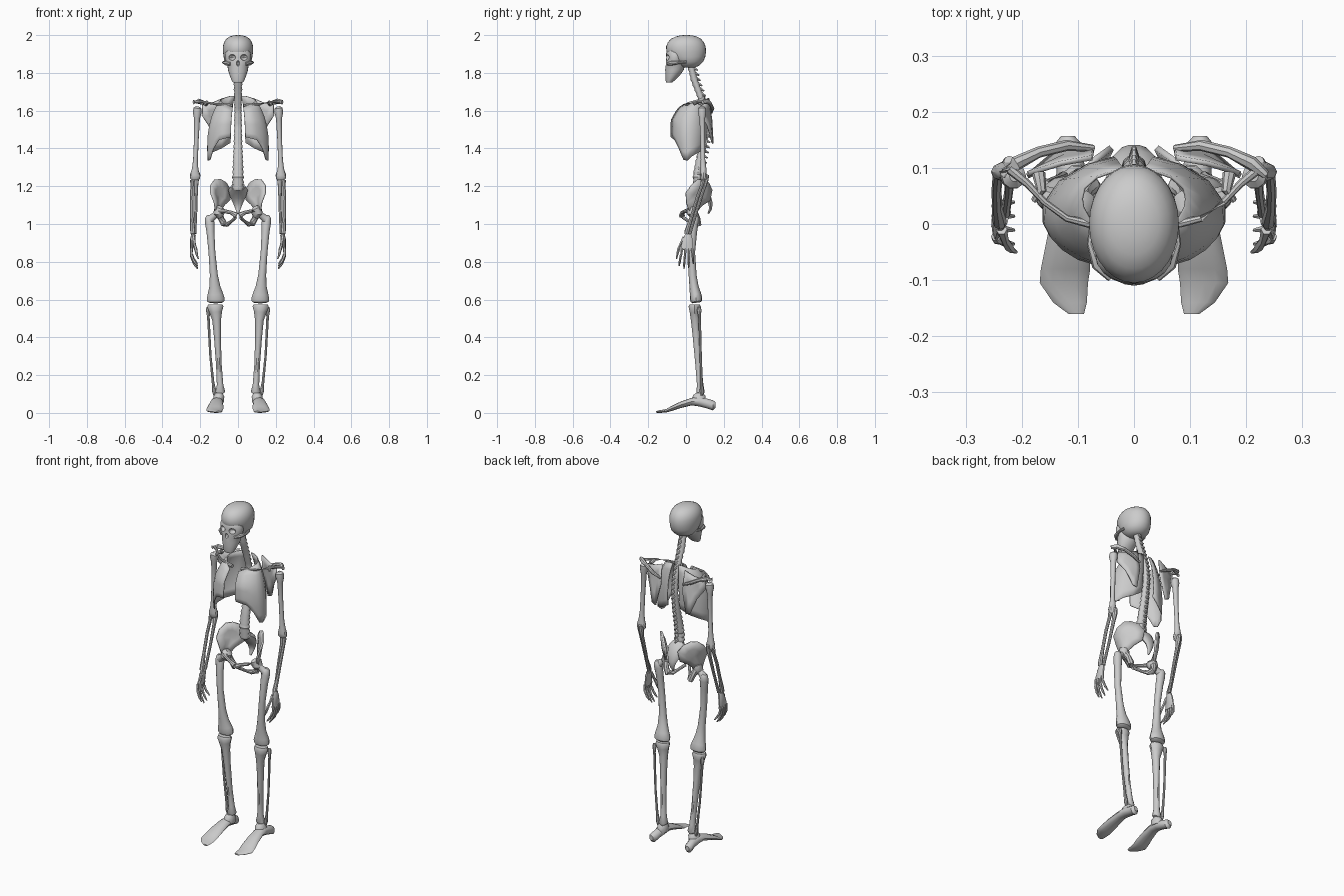
import bpy, bmesh
from math import sin, cos, pi, radians
from mathutils import Vector


def finish(name, bm, angle=38):
    bmesh.ops.recalc_face_normals(bm, faces=bm.faces)
    me = bpy.data.meshes.new(name)
    bm.to_mesh(me)
    bm.free()
    for p in me.polygons:
        p.use_smooth = True
    me.set_sharp_from_angle(angle=radians(angle))
    ob = bpy.data.objects.new(name, me)
    bpy.context.collection.objects.link(ob)
    return ob


def tube(name, pts, sides=10, axis=None, both=True):
    """Loft elliptical rings (x, y, z, half width[, half depth]); both = mirrored pair."""
    for s, tag in ((1, "_left"), (-1, "_right")) if both else ((1, ""),):
        bm = bmesh.new()
        P = [Vector((s * p[0], p[1], p[2])) for p in pts]
        rings = []
        for i, p in enumerate(pts):
            t = Vector(axis) if axis else P[min(i + 1, len(P) - 1)] - P[max(i - 1, 0)]
            t.normalize()
            ref = Vector((1, 0, 0)) if abs(t.x) < 0.8 else Vector((0, 1, 0))
            u = (ref - t * ref.dot(t)).normalized()
            v = t.cross(u)
            a, b = p[3], p[-1]
            rings.append([bm.verts.new(P[i] + u * a * cos(k * 2 * pi / sides) + v * b * sin(k * 2 * pi / sides))
                          for k in range(sides)])
        for r, q in zip(rings, rings[1:]):
            for k in range(sides):
                bm.faces.new((r[k], r[(k + 1) % sides], q[(k + 1) % sides], q[k]))
        bm.faces.new(rings[0])
        bm.faces.new(rings[-1])
        ob = finish(name + tag, bm)
    return ob


def plate(name, outline, centre, thick):
    """Thin dished bone: fan from a centre point, thickened, mirrored pair."""
    for s, tag in ((1, "_left"), (-1, "_right")):
        bm = bmesh.new()
        c = Vector(centre)
        out = [Vector(p) for p in outline]
        fl = lambda p: bm.verts.new((s * p.x, p.y, p.z))
        o, m, cv = [fl(p) for p in out], [fl(p.lerp(c, .5)) for p in out], fl(c)
        n = len(o)
        for i in range(n):
            j = (i + 1) % n
            bm.faces.new((o[i], o[j], m[j], m[i]))
            bm.faces.new((m[i], m[j], cv))
        ob = finish(name + tag, bm)
        mod = ob.modifiers.new("thickness", 'SOLIDIFY')
        mod.thickness, mod.offset = thick, 0


def lerp_table(tab, x):
    for a, b in zip(tab, tab[1:]):
        if x <= b[0]:
            f = max(0, (x - a[0]) / (b[0] - a[0]))
            return [p + (q - p) * f for p, q in zip(a, b)][1:]
    return list(tab[-1][1:])


# skull: rings of z, front y, back y, half width
def head_part(name, rows, sides):
    return tube(name, [(0, (f + b) / 2, z, w, (b - f) / 2) for z, f, b, w in rows],
                sides, axis=(0, 0, 1), both=False)


cranium = head_part("cranium", [
    (1.828, -.02, .045, .03), (1.838, -.04, .07, .052), (1.86, -.07, .092, .07), (1.885, -.09, .102, .076),
    (1.912, -.104, .106, .08), (1.94, -.105, .104, .08), (1.962, -.096, .095, .074), (1.98, -.08, .08, .062),
    (1.992, -.055, .058, .045), (1.998, -.03, .034, .025), (2.0, -.01, .012, .008)], 28)
face = head_part("face", [
    (1.748, -.104, -.075, .026), (1.76, -.108, -.06, .034), (1.79, -.108, -.03, .045), (1.815, -.11, -.012, .053),
    (1.84, -.108, -.005, .056), (1.858, -.108, -.01, .066), (1.88, -.104, -.01, .069), (1.902, -.106, -.01, .068),
    (1.915, -.1, -.02, .06)], 20)
tube("cheekbone", [(.04, -.095, 1.848, .009), (.064, -.072, 1.852, .012), (.077, -.035, 1.855, .007),
                   (.072, .002, 1.858, .007)], 8)

# eye sockets and nose opening are cut from the skull
for loc, size in (((-.032, -.104, 1.882), (.019, .028, .016)), ((.032, -.104, 1.882), (.019, .028, .016)),
                  ((0, -.11, 1.85), (.009, .018, .015))):
    bpy.ops.mesh.primitive_uv_sphere_add(segments=12, ring_count=8, location=loc)
    cut = bpy.context.object
    cut.name = "socket_cutter"
    cut.scale = size
    cut.hide_render = True
    for ob in (cranium, face):
        mod = ob.modifiers.new("socket", 'BOOLEAN')
        mod.operation, mod.object, mod.solver = 'DIFFERENCE', cut, 'EXACT'
        bpy.context.view_layer.objects.active = ob
        bpy.ops.object.modifier_apply(modifier=mod.name)
    bpy.data.objects.remove(cut)

# spine: one waisted tube, with a spinous process behind each vertebra
curve = [(1.18, .065, .03), (1.25, .06, .03), (1.33, .072, .027), (1.42, .092, .023), (1.52, .106, .02),
         (1.6, .1, .019), (1.68, .075, .021), (1.76, .045, .023), (1.84, .025, .022)]
rings, n = [], 24
for i in range(n * 2 + 1):
    z = 1.18 + .655 * i / (n * 2)
    y, r = lerp_table(curve, z)
    r *= 1.06 if i % 2 else .88
    rings.append((0, y, z, r, r * .8))
    if i % 2:
        tube("spinous_process", [(0, y + r * .5, z + .003, .011), (0, y + r + .01, z - .008, .004)], 6, both=False)
tube("spine", rings, 12, both=False)

# rib cage: two open dished shells, z, half width, front y, back y
section = [(1.33, .163, -.06, .1), (1.4, .166, -.075, .112), (1.47, .163, -.086, .122), (1.55, .15, -.084, .124),
           (1.61, .125, -.05, .118), (1.645, .105, -.012, .11), (1.68, .075, .03, .1)]
edges = [(14, 1.46, 1.62), (38, 1.445, 1.635), (52, 1.40, 1.645), (66, 1.34, 1.65), (80, 1.335, 1.655),
         (100, 1.36, 1.66), (125, 1.38, 1.67), (148, 1.40, 1.678), (166, 1.43, 1.678)]
for s, tag in ((1, "_left"), (-1, "_right")):
    bm = bmesh.new()
    cols = []
    for deg, lo, hi in edges:
        col = []
        for k in range(8):
            z = lo + (hi - lo) * k / 7
            w, f, b = lerp_table(section, z)
            a = radians(deg)
            col.append(bm.verts.new((s * w * sin(a), (f + b) / 2 - (b - f) / 2 * cos(a), z)))
        cols.append(col)
    for c, d in zip(cols, cols[1:]):
        for k in range(7):
            bm.faces.new((c[k], d[k], d[k + 1], c[k + 1]))
    mod = finish("rib_cage" + tag, bm).modifiers.new("thickness", 'SOLIDIFY')
    mod.thickness = .005

# shoulders
tube("collarbone", [(.03, -.01, 1.625, .011), (.07, -.002, 1.63, .008), (.12, .01, 1.635, .006),
                    (.16, .04, 1.642, .006), (.19, .072, 1.647, .007), (.222, .098, 1.647, .009)], 8)
plate("shoulder_blade", [(.075, .118, 1.668), (.13, .108, 1.645), (.188, .09, 1.63), (.19, .085, 1.575),
                         (.155, .115, 1.52), (.125, .138, 1.435), (.1, .142, 1.425), (.072, .135, 1.55)],
      (.12, .122, 1.57), .009)
tube("blade_ridge", [(.072, .135, 1.59, .006), (.12, .14, 1.612, .01), (.17, .128, 1.638, .01),
                     (.21, .108, 1.65, .013, .014), (.235, .088, 1.645, .008, .012)], 8)
tube("blade_hook", [(.17, .09, 1.635, .012), (.165, .06, 1.645, .009), (.178, .042, 1.632, .006)], 8)

# arms
tube("upper_arm", [(.212, .085, 1.622, .01), (.214, .085, 1.612, .022), (.216, .085, 1.59, .023),
                   (.217, .086, 1.56, .016), (.22, .088, 1.46, .0125), (.225, .09, 1.34, .0125),
                   (.227, .092, 1.29, .017), (.227, .093, 1.26, .028, .018), (.227, .094, 1.24, .026, .018),
                   (.227, .094, 1.232, .018, .012)], 10)
tube("forearm_inner", [(.222, .112, 1.262, .01), (.222, .105, 1.235, .015), (.222, .094, 1.19, .01),
                       (.223, .06, 1.08, .008), (.228, .025, .965, .008), (.229, .02, .95, .01)], 8)
tube("forearm_outer", [(.242, .09, 1.232, .012), (.243, .086, 1.21, .009), (.245, .06, 1.14, .009),
                       (.244, .03, 1.04, .009), (.24, .006, .965, .013), (.239, .002, .947, .012)], 8)

# hands
tube("palm", [(.235, .012, .945, .012, .018), (.24, .01, .92, .013, .026), (.244, .006, .885, .009, .033),
              (.246, .004, .862, .008, .034)], 10)
for i, reach in enumerate((.085, .1, .095, .075)):
    y, d, z = -.022 + .018 * i, -.006 + .003 * i, .87
    tube("finger", [(.246, y, z, .009), (.248, y + d * .4, z - reach * .35, .006), (.245, y + d, z - reach * .45, .008),
                    (.236, y + d * 1.6, z - reach * .72, .006), (.232, y + d * 1.8, z - reach * .8, .007),
                    (.214, y + d * 2.3, z - reach * 1.08, .003)], 6)
tube("thumb", [(.236, -.01, .93, .01), (.23, -.03, .89, .007), (.224, -.039, .868, .009), (.218, -.046, .838, .006),
               (.21, -.05, .815, .003)], 6)

# pelvis
plate("hip_wing", [(.143, .0, 1.165), (.143, .03, 1.205), (.122, .062, 1.235), (.095, .088, 1.238), (.065, .118, 1.22),
                   (.04, .136, 1.18), (.045, .125, 1.125), (.072, .085, 1.1), (.098, .05, 1.06), (.118, .02, 1.06),
                   (.122, .002, 1.11)], (.103, .075, 1.15), .011)
tube("hip_socket", [(.088, .035, 1.09, .015), (.095, .033, 1.08, .03), (.102, .034, 1.055, .03), (.095, .04, 1.035, .016)], 10)
tube("pubic_bone", [(.1, .02, 1.07, .016), (.07, -.005, 1.068, .01), (.035, -.02, 1.06, .01), (.008, -.022, 1.045, .016)], 8)
tube("seat_bone", [(.098, .042, 1.06, .02), (.09, .06, 1.03, .016), (.075, .065, 1.002, .018), (.058, .045, .998, .013),
                   (.04, .02, 1.01, .008), (.012, -.015, 1.035, .009)], 8)
tube("sacrum", [(0, .065, 1.2, .038, .025), (0, .09, 1.18, .052, .025), (0, .115, 1.145, .042, .018),
                (0, .13, 1.11, .026, .012), (0, .13, 1.08, .014, .008), (0, .118, 1.055, .005)], 10, both=False)

# legs
tube("thigh_head", [(.084, .03, 1.072, .01), (.093, .03, 1.068, .022), (.105, .032, 1.06, .024), (.117, .035, 1.05, .016),
                    (.148, .042, 1.025, .022)], 10)
tube("thigh_bone", [(.156, .048, 1.047, .01), (.154, .047, 1.035, .02), (.15, .045, 1.01, .025, .021),
                    (.146, .038, .96, .021), (.138, .03, .85, .018), (.128, .035, .73, .021), (.123, .042, .67, .029, .024),
                    (.12, .05, .63, .041, .03), (.118, .053, .607, .047, .033), (.118, .055, .59, .045, .03),
                    (.118, .056, .583, .034, .02)], 12)
tube("shin_bone", [(.12, .046, .575, .038, .028), (.12, .046, .562, .043, .034), (.118, .046, .535, .034, .028),
                   (.113, .048, .49, .023, .023), (.109, .055, .4, .018, .02), (.101, .066, .25, .015, .017),
                   (.095, .075, .15, .017, .018), (.094, .077, .11, .026, .023), (.088, .077, .098, .018, .017)], 10)
tube("calf_bone", [(.158, .07, .56, .008), (.158, .07, .545, .012), (.157, .072, .51, .007), (.146, .078, .3, .006),
                   (.132, .082, .16, .007), (.126, .083, .115, .011), (.124, .083, .092, .006)], 8)

# feet
tube("ankle", [(.1, .07, .105, .018, .02), (.1, .07, .09, .028, .035), (.105, .068, .06, .03, .04)], 10)
tube("foot", [(.118, .157, .042, .012, .014), (.117, .143, .04, .024, .027), (.113, .11, .05, .024, .026),
              (.11, .07, .06, .03, .026), (.112, .03, .06, .032, .02), (.117, -.03, .042, .039, .017),
              (.122, -.08, .022, .044, .013), (.125, -.105, .011, .043, .009), (.114, -.14, .007, .03, .007),
              (.103, -.16, .005, .014, .004)], 12, axis=(0, 1, 0))
